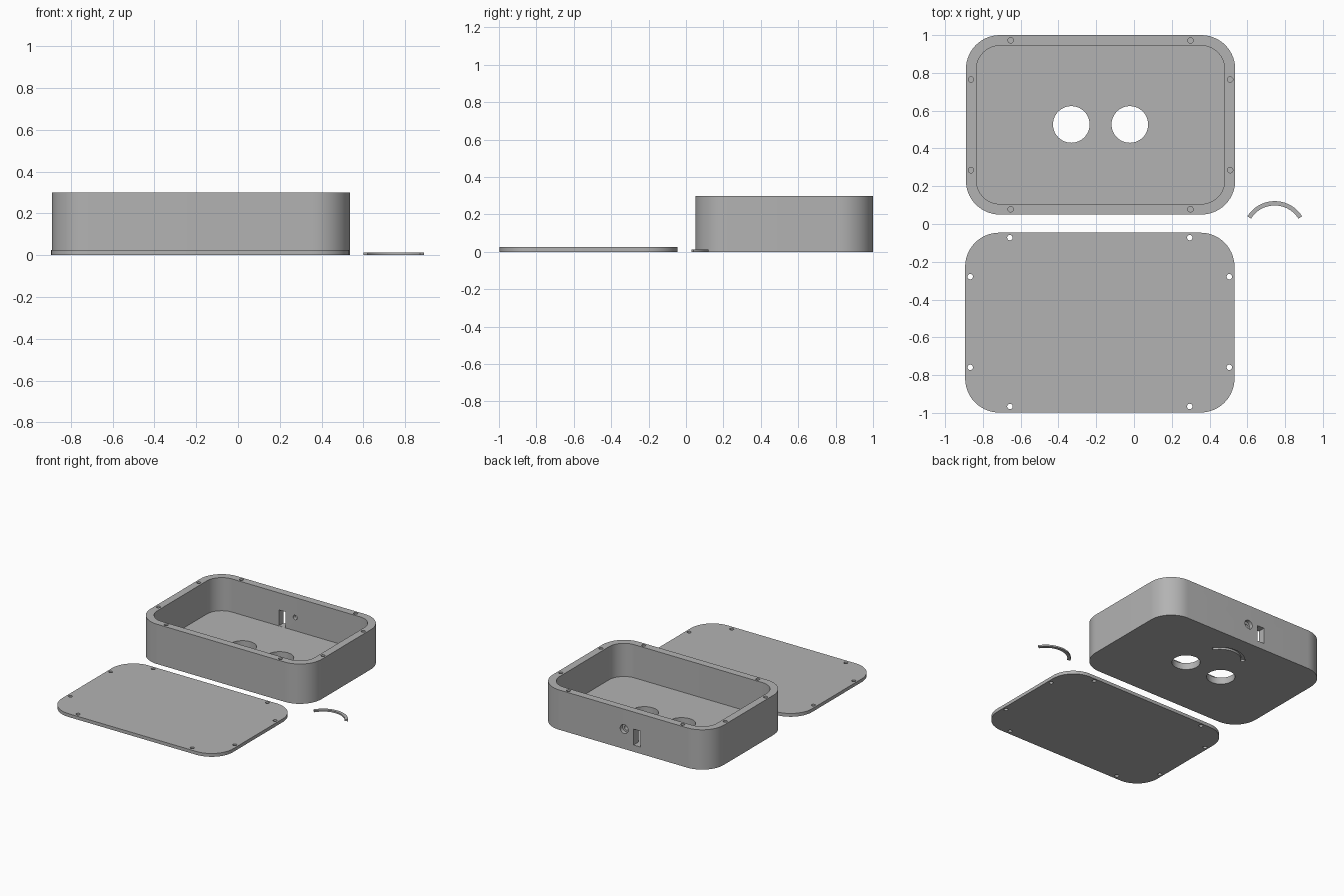
import bpy, bmesh, math
from mathutils import Matrix, Vector

if "Cube" in bpy.data.objects:
    bpy.data.objects.remove(bpy.data.objects["Cube"])

grey = bpy.data.materials.new("grey plastic")
grey.diffuse_color = (0.45, 0.45, 0.45, 1)
grey.use_nodes = True
grey.node_tree.nodes["Principled BSDF"].inputs["Base Color"].default_value = grey.diffuse_color


def prism(name, outline, z0, z1):
    """Extrude a closed xy outline from z0 to z1."""
    bm = bmesh.new()
    face = bm.faces.new([bm.verts.new((x, y, z0)) for x, y in outline])
    top = bmesh.ops.extrude_face_region(bm, geom=[face])["geom"]
    bmesh.ops.translate(bm, vec=(0, 0, z1 - z0),
                        verts=[v for v in top if isinstance(v, bmesh.types.BMVert)])
    bmesh.ops.recalc_face_normals(bm, faces=bm.faces)
    mesh = bpy.data.meshes.new(name)
    bm.to_mesh(mesh)
    bm.free()
    mesh.materials.append(grey)
    obj = bpy.data.objects.new(name, mesh)
    bpy.context.collection.objects.link(obj)
    return obj


def arc(cx, cy, r, a0, a1, n):
    return [(cx + r * math.cos(math.radians(a0 + (a1 - a0) * i / n)),
             cy + r * math.sin(math.radians(a0 + (a1 - a0) * i / n))) for i in range(n + 1)]


def rounded_rect(cx, cy, hx, hy, r, n=14):
    pts = []
    for k, (sx, sy) in enumerate([(1, 1), (-1, 1), (-1, -1), (1, -1)]):
        pts += arc(cx + sx * (hx - r), cy + sy * (hy - r), r, 90 * k, 90 * k + 90, n)
    return pts


def circle(cx, cy, r, n=32):
    return arc(cx, cy, r, 0, 360, n)[:-1]


def arch(cx, cy, r0, r1, a):
    """Curved strip, symmetric about +y."""
    return arc(cx, cy, r1, 90 - a, 90 + a, 32) + arc(cx, cy, r0, 90 + a, 90 - a, 32)


def cut(obj, cutter):
    """Subtract the cutter, then discard it."""
    cutter.hide_render = True
    mod = obj.modifiers.new("cut", "BOOLEAN")
    mod.operation, mod.solver, mod.object = "DIFFERENCE", "EXACT", cutter
    bpy.context.view_layer.update()
    dg = bpy.context.evaluated_depsgraph_get()
    mesh = bpy.data.meshes.new_from_object(obj.evaluated_get(dg))
    obj.modifiers.clear()
    obj.data = mesh
    bpy.data.objects.remove(cutter)


def to_back_wall(obj, x, z):
    """Stand a z-extruded cutter up so that it runs along +y at (x, z)."""
    turn = Matrix.Rotation(math.radians(-90), 4, "X")
    obj.data.transform(Matrix.Translation(Vector((x, 0, z))) @ turn)
    return obj


def screw_holes(obj, cx, cy, z0, z1):
    spots = [(sx * 0.476, sy * 0.447) for sx in (-1, 1) for sy in (-1, 1)]
    spots += [(sx * 0.686, sy * 0.24) for sx in (-1, 1) for sy in (-1, 1)]
    for x, y in spots:
        cut(obj, prism("screw_cutter", circle(cx + x, cy + y, 0.0145, 20), z0, z1))


# Open case: rounded shell with a thick floor
CX, CY = -0.177, 0.525
case = prism("case", rounded_rect(CX, CY, 0.713, 0.475, 0.18), 0, 0.3)
cut(case, prism("cavity_cutter", rounded_rect(CX, CY, 0.657, 0.419, 0.124), 0.05, 0.4))
screw_holes(case, CX, CY, 0.15, 0.4)

# Two round openings in the floor
for s in (-1, 1):
    cut(case, prism("floor_cutter", circle(CX + s * 0.155, CY + 0.002, 0.097, 48), -0.1, 0.1))

# Curved groove under the floor
cut(case, prism("groove_cutter", arch(CX, 0.70, 0.147, 0.172, 58), -0.1, 0.015))

# Stepped round hole and slot in the back wall
cut(case, to_back_wall(prism("socket_cutter", circle(0, 0, 0.017), 0.9, 1.1), -0.184, 0.15))
cut(case, to_back_wall(prism("recess_cutter", circle(0, 0, 0.033), 0.972, 1.1), -0.184, 0.15))
slot = [(-0.029, -0.06), (0.029, -0.06), (0.029, 0.06), (-0.029, 0.06)]
cut(case, to_back_wall(prism("slot_cutter", slot, 0.9, 1.1), -0.292, 0.111))

# Flat lid with matching through holes
lid = prism("lid", rounded_rect(-0.181, -0.522, 0.713, 0.476, 0.18), 0, 0.025)
screw_holes(lid, -0.181, -0.519, -0.1, 0.1)

# Loose curved insert
insert = prism("curved_insert", arch(0.745, -0.05, 0.148, 0.171, 58), 0, 0.012)

# Smooth curves, sharp edges
for obj in (case, lid, insert):
    bpy.ops.object.select_all(action="DESELECT")
    obj.select_set(True)
    bpy.context.view_layer.objects.active = obj
    bpy.ops.object.shade_smooth_by_angle(angle=math.radians(30))
